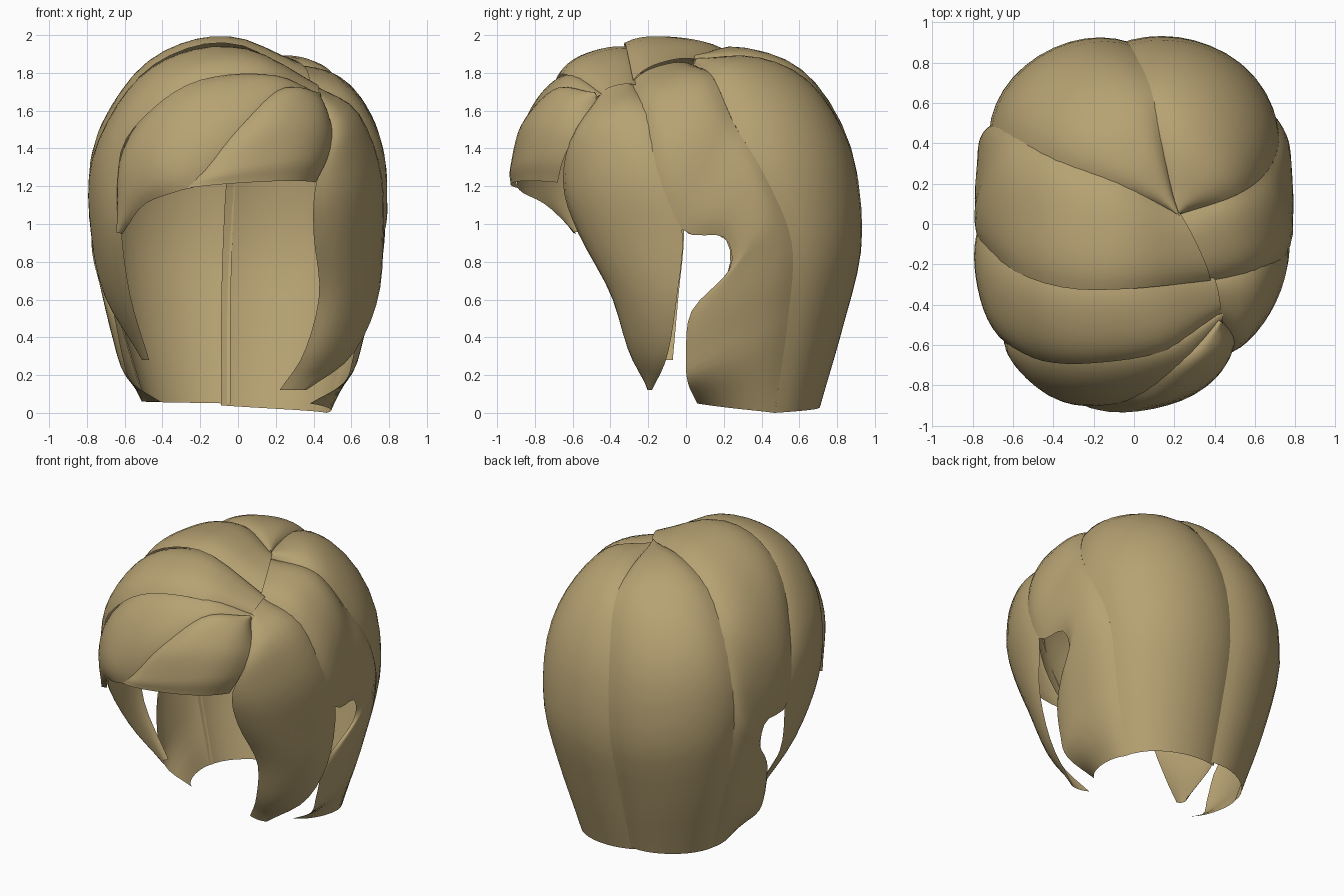
import bpy, bmesh
from mathutils import Vector as V

if "Cube" in bpy.data.objects:
    bpy.data.objects.remove(bpy.data.objects["Cube"])

MID = 1.1          # height where the head shape is widest
HALF = (0.80, 0.93, 0.88)
POW = 2.4


def hull(d, oz):
    """Distance from the axis point at height oz to the rounded head shape along d."""
    u = min(max(((MID - oz) / MID - 0.1) / 0.8, 0), 1)
    s = 1 - 0.25 * u * u * (3 - 2 * u)
    f = (abs(d.x) / (HALF[0] * s)) ** POW + (abs(d.y) / (HALF[1] * s)) ** POW
    f += (max(d.z, 0) / HALF[2]) ** POW
    return f ** (-1 / POW)


def spline(pts, t):
    """Catmull-Rom point at t in 0..1."""
    p = [V(q) for q in pts]
    p = [p[0] * 2 - p[1]] + p + [p[-1] * 2 - p[-2]]
    u = t * (len(pts) - 1)
    i = min(int(u), len(pts) - 2)
    u -= i
    a, b, c, d = p[i:i + 4]
    return 0.5 * (2 * b + (c - a) * u + (2 * a - 5 * b + 4 * c - d) * u * u
                  + (3 * b - a - 3 * c + d) * u ** 3)


def shift(pts, dx=0, dy=0, dz=0):
    return [(x + dx, y + dy, z + dz) for x, y, z in pts]


def polar(p):
    oz = min(p.z, MID)
    v = p - V((0, 0, oz))
    d = v.normalized()
    return oz, d, v.length / hull(d, oz)


def lock(name, edge_a, edge_b, bulge, rows=22, cols=12):
    """A sheet of hair stretched over the head between two seams, puffed in the middle."""
    bm = bmesh.new()
    grid = []
    for i in range(rows + 1):
        t = i / rows
        oa, da, ka = polar(spline(edge_a, t))
        ob, db, kb = polar(spline(edge_b, t))
        row = []
        for j in range(cols + 1):
            w = j / cols
            oz = oa + (ob - oa) * w
            d = da.lerp(db, w).normalized()
            k = ka + (kb - ka) * w + bulge * (1 - abs(2 * w - 1) ** 3)
            row.append(bm.verts.new(V((0, 0, oz)) + d * hull(d, oz) * k))
        grid.append(row)
    for i in range(rows):
        for j in range(cols):
            bm.faces.new((grid[i][j], grid[i + 1][j], grid[i + 1][j + 1], grid[i][j + 1]))
    bmesh.ops.remove_doubles(bm, verts=bm.verts, dist=0.0005)
    bm.normal_update()
    out = sum(f.normal.dot(f.calc_center_median() - V((0, 0, 1))) * f.calc_area() for f in bm.faces)
    if out < 0:
        bmesh.ops.reverse_faces(bm, faces=bm.faces)
    me = bpy.data.meshes.new(name)
    bm.to_mesh(me)
    bm.free()
    me.shade_smooth()
    me.materials.append(mat)
    ob = bpy.data.objects.new(name, me)
    bpy.context.collection.objects.link(ob)


mat = bpy.data.materials.new("hair")
mat.diffuse_color = (0.47, 0.36, 0.17, 1)
mat.use_nodes = True
mat.node_tree.nodes["Principled BSDF"].inputs["Base Color"].default_value = mat.diffuse_color

# Seams, each running from the crown to the tips
back_seam = [(.22, .04, 1.85), (.14, .42, 1.85), (.08, .68, 1.72), (0, .86, 1.35),
             (-.03, .90, .9), (-.04, .80, .45), (-.04, .69, .05)]
right_back_seam = [(.20, .04, 1.84), (.50, .14, 1.78), (.66, .26, 1.52), (.72, .42, 1.25),
                   (.68, .56, .9), (.60, .54, .5), (.47, .47, 0)]
left_back_seam = [(.20, .05, 1.86), (-.10, .19, 1.91), (-.42, .31, 1.78), (-.65, .44, 1.45),
                  (-.72, .46, 1.05), (-.64, .45, .55), (-.50, .40, .06)]

# Side seams, bending round the ear openings and curling in at the bottom
right_ear = [(.35, -.29, 1.74), (.60, -.23, 1.62), (.75, -.16, 1.3), (.77, -.02, .97),
             (.76, .20, .93), (.73, .23, .76), (.66, .03, .54), (.61, 0, .30), (.56, .01, .16),
             (.38, .06, .05)]
left_ear = [(.38, -.28, 1.76), (0, -.32, 1.95), (-.32, -.32, 1.91), (-.58, -.24, 1.71),
            (-.76, -.09, 1.3), (-.77, -.02, .97), (-.76, .20, .93), (-.73, .22, .74),
            (-.66, .04, .54), (-.61, .0, .30), (-.56, .02, .16), (-.41, .07, .06)]

# Edges of the two hanging front locks, tucked under their neighbours
right_lock_back = [(.36, -.25, 1.72), (.61, -.18, 1.60), (.75, -.12, 1.3), (.77, -.02, .96),
                   (.74, -.05, .6), (.60, -.10, .3), (.36, -.18, .12)]
right_lock_front = [(.40, -.46, 1.67), (.49, -.61, 1.45), (.41, -.65, 1.2), (.40, -.57, .95),
                    (.43, -.40, .63), (.35, -.30, .32), (.22, -.18, .12)]
left_lock_back = [(.38, -.23, 1.72), (0, -.25, 1.91), (-.32, -.25, 1.88), (-.57, -.19, 1.69),
                  (-.75, -.04, 1.3), (-.76, -.01, .96), (-.70, -.04, .62), (-.49, -.07, .28)]
left_lock_front = [(.42, -.45, 1.68), (.15, -.63, 1.79), (-.20, -.69, 1.76), (-.45, -.68, 1.61),
                   (-.62, -.60, 1.38), (-.62, -.57, 1.0), (-.57, -.38, .62), (-.47, -.14, .28)]

# Edges of the fringe
fringe_top = [(.42, -.40, 1.66), (.15, -.56, 1.79), (-.20, -.62, 1.77), (-.45, -.61, 1.62),
              (-.62, -.56, 1.36), (-.62, -.55, .96)]
fringe_lower = [(.42, -.47, 1.64), (.25, -.68, 1.66), (.06, -.84, 1.44), (-.15, -.89, 1.23),
                (-.33, -.87, 1.17), (-.50, -.74, 1.1), (-.61, -.58, .95)]
fringe_split = [(.40, -.46, 1.67), (.20, -.68, 1.71), (0, -.86, 1.50), (-.20, -.90, 1.26),
                (-.27, -.89, 1.19)]
fringe_right = [(.42, -.45, 1.65), (.48, -.53, 1.57), (.50, -.59, 1.47), (.47, -.65, 1.34),
                (.41, -.68, 1.22)]

# Back of the hair, the right sheet reaching slightly under the left
lock("back_right_hair", shift(back_seam, -.05, -.01, -.01), right_back_seam, .045)
lock("back_left_hair", left_back_seam, back_seam, .045)

# Sides, with ear openings
lock("right_side_hair", right_back_seam, right_ear, .04, rows=36)
lock("left_side_hair", left_ear, shift(left_back_seam, .01, .03), .04, rows=36)

# Hanging front locks
lock("right_front_lock", right_lock_back, right_lock_front, .045)
lock("left_front_lock", left_lock_front, left_lock_back, .04, rows=28)

# Swept fringe
lock("fringe_left", fringe_lower, fringe_top, .045)
lock("fringe_right", fringe_right, fringe_split, .055)
